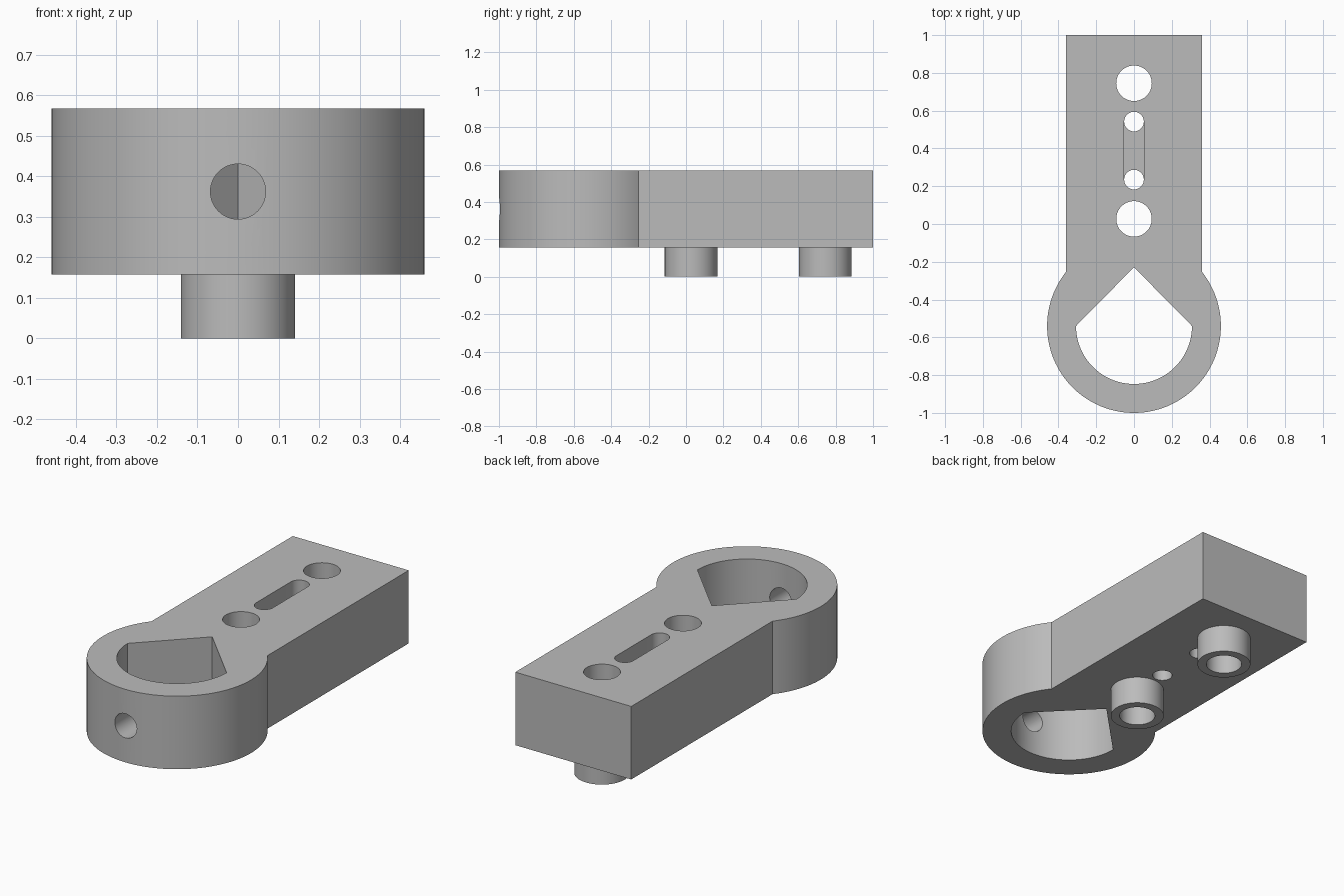
import bpy, bmesh, math

cube = bpy.data.objects.get("Cube")
if cube:
    bpy.data.objects.remove(cube, do_unlink=True)

BASE, TOP = 0.157, 0.567          # underside and top of the arm
RING_Y, RING_R, BORE_R = -0.54, 0.46, 0.307
HALF_W = 0.36
PEG_YS = (0.027, 0.745)
SLOT_YS = (0.235, 0.542)
SLOT_R = 0.052

grey = bpy.data.materials.new("grey plastic")
grey.use_nodes = True
colour = (0.5, 0.5, 0.5, 1)
grey.diffuse_color = colour
grey.node_tree.nodes["Principled BSDF"].inputs["Base Color"].default_value = colour


def arc(cx, cy, r, start, end, n):
    """Points along an arc, angles in radians."""
    return [(cx + r * math.cos(start + (end - start) * i / n),
             cy + r * math.sin(start + (end - start) * i / n)) for i in range(n + 1)]


def prism(name, outline, z0, z1):
    """Closed outline extruded upwards."""
    bm = bmesh.new()
    face = bm.faces.new([bm.verts.new((x, y, z0)) for x, y in outline])
    top = bmesh.ops.extrude_face_region(bm, geom=[face])["geom"]
    bmesh.ops.translate(bm, vec=(0, 0, z1 - z0),
                        verts=[v for v in top if isinstance(v, bmesh.types.BMVert)])
    bmesh.ops.recalc_face_normals(bm, faces=bm.faces)
    mesh = bpy.data.meshes.new(name)
    bm.to_mesh(mesh)
    bm.free()
    mesh.materials.append(grey)
    obj = bpy.data.objects.new(name, mesh)
    bpy.context.collection.objects.link(obj)
    return obj


def cylinder(name, y, r, z0, z1, n=64):
    return prism(name, arc(0, y, r, 0, math.tau, n)[:-1], z0, z1)


def combine(target, tool, operation):
    """Apply a boolean and remove the tool."""
    mod = target.modifiers.new(tool.name, "BOOLEAN")
    mod.object, mod.operation, mod.solver = tool, operation, "EXACT"
    bpy.context.view_layer.objects.active = target
    bpy.ops.object.modifier_apply(modifier=mod.name)
    bpy.data.objects.remove(tool, do_unlink=True)


# Arm with its round ring end
join = math.acos(HALF_W / RING_R)
outline = arc(0, RING_Y, RING_R, math.pi - join, math.tau + join, 96)
arm = prism("clamp_arm", outline + [(HALF_W, 1), (-HALF_W, 1)], BASE, TOP)

# Round pegs underneath, sunk into the arm, then bored right through
for y in PEG_YS:
    combine(arm, cylinder("peg", y, 0.141, 0, BASE + 0.05), "UNION")
for y in PEG_YS:
    combine(arm, cylinder("peg_bore", y, 0.094, -0.1, TOP + 0.1), "DIFFERENCE")

# Teardrop opening in the ring
teardrop = arc(0, RING_Y, BORE_R, math.pi, math.tau, 64) + [(0, RING_Y + BORE_R + 0.004)]
combine(arm, prism("teardrop_bore", teardrop, 0, TOP + 0.1), "DIFFERENCE")

# Slot sunk from the top, with a through hole at each end
near, far = SLOT_YS
slot = arc(0, far, SLOT_R, 0, math.pi, 24) + arc(0, near, SLOT_R, math.pi, math.tau, 24)
combine(arm, prism("slot_pocket", slot, TOP - 0.2, TOP + 0.1), "DIFFERENCE")
for y in SLOT_YS:
    combine(arm, cylinder("slot_hole", y, SLOT_R, 0, TOP - 0.1, 48), "DIFFERENCE")

# Screw hole through the front wall of the ring
screw = cylinder("screw_hole", 0, 0.068, 0, 0.5, 48)
screw.rotation_euler.x = math.pi / 2
screw.location = (0, RING_Y - 0.05, (BASE + TOP) / 2)
bpy.context.view_layer.update()
combine(arm, screw, "DIFFERENCE")

# Smooth round walls, sharp edges
bpy.ops.object.select_all(action="DESELECT")
arm.select_set(True)
bpy.context.view_layer.objects.active = arm
bpy.ops.object.shade_smooth_by_angle(angle=math.radians(30))
